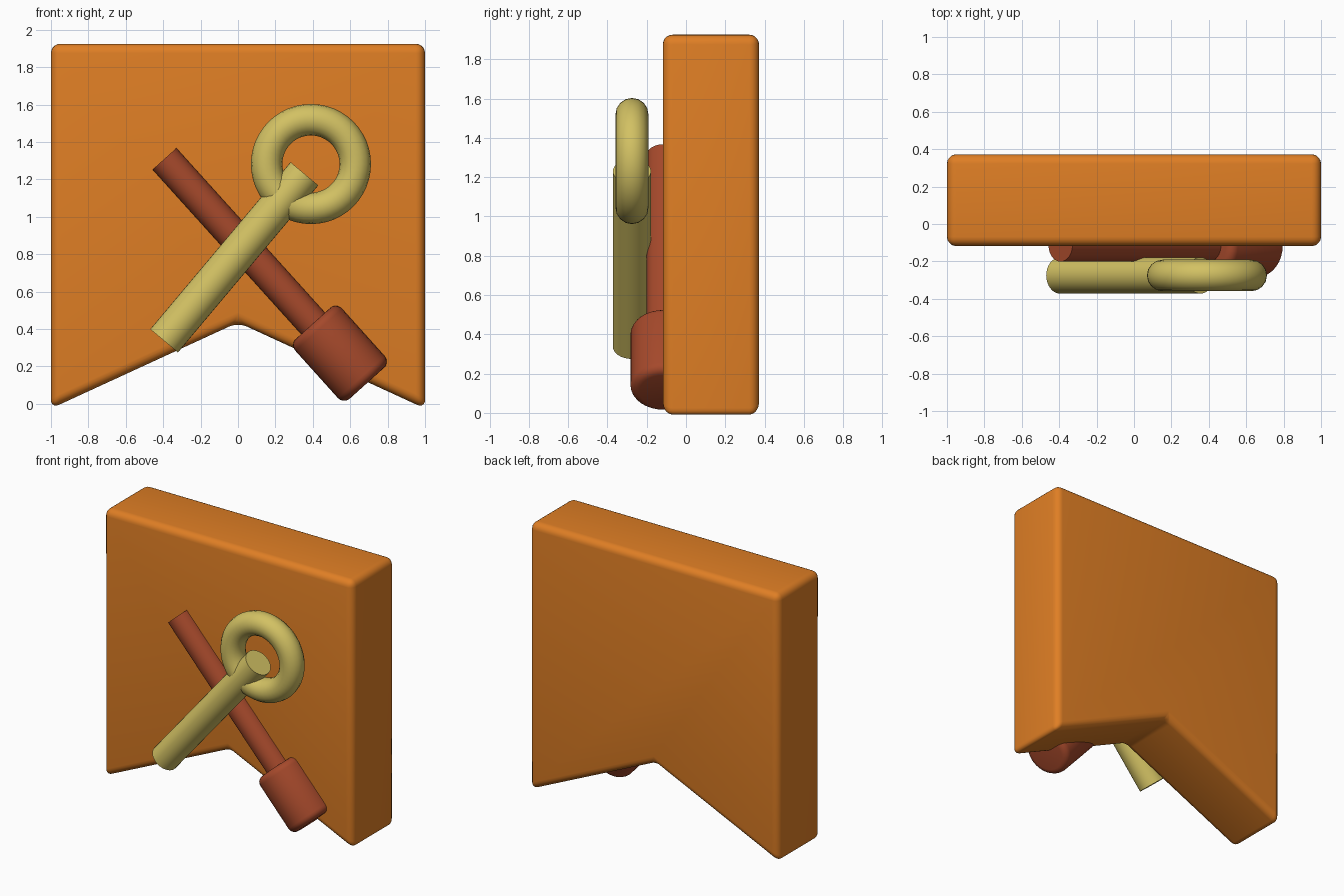
import bpy, bmesh, math
from mathutils import Vector

cube = bpy.data.objects.get("Cube")
if cube:
    bpy.data.objects.remove(cube, do_unlink=True)


def material(name, rgb):
    m = bpy.data.materials.new(name)
    m.use_nodes = True
    m.diffuse_color = (*rgb, 1)
    bsdf = m.node_tree.nodes["Principled BSDF"]
    bsdf.inputs["Base Color"].default_value = (*rgb, 1)
    bsdf.inputs["Roughness"].default_value = 0.6
    return m


ORANGE = material("orange", (0.74, 0.21, 0.018))
RED = material("brick red", (0.376, 0.066, 0.024))
YELLOW = material("pale yellow", (0.645, 0.533, 0.125))


def finish(obj, name, mat, bevel=0.0):
    """Name, colour, round and smooth a part."""
    obj.name = obj.data.name = name
    obj.data.materials.append(mat)
    bpy.ops.object.select_all(action='DESELECT')
    obj.select_set(True)
    bpy.context.view_layer.objects.active = obj
    if bevel:
        mod = obj.modifiers.new("rounded edges", 'BEVEL')
        mod.width = bevel
        mod.segments = 5
        mod.limit_method = 'ANGLE'
        mod.angle_limit = math.radians(30)
        bpy.ops.object.modifier_apply(modifier=mod.name)
    bpy.ops.object.shade_smooth_by_angle(angle=math.radians(30))
    return obj


def rod(name, start, end, radius, mat, bevel=0.0):
    """Cylinder between two points."""
    a, b = Vector(start), Vector(end)
    bpy.ops.mesh.primitive_cylinder_add(
        vertices=32, radius=radius, depth=(b - a).length, location=(a + b) / 2,
        rotation=(b - a).to_track_quat('Z', 'Y').to_euler())
    return finish(bpy.context.object, name, mat, bevel)


# Thick plaque with a notched lower edge
outline = [(-1, -0.025), (0, 0.435), (1, -0.025), (1, 1.925), (-1, 1.925)]
front_y, back_y = -0.118, 0.372
bm = bmesh.new()
face = bm.faces.new([bm.verts.new((x, front_y, z)) for x, z in outline])
extruded = bmesh.ops.extrude_face_region(bm, geom=[face])
bmesh.ops.translate(
    bm, vec=(0, back_y - front_y, 0),
    verts=[g for g in extruded["geom"] if isinstance(g, bmesh.types.BMVert)])
bmesh.ops.recalc_face_normals(bm, faces=bm.faces)
mesh = bpy.data.meshes.new("plaque")
bm.to_mesh(mesh)
bm.free()
plaque = bpy.data.objects.new("plaque", mesh)
bpy.context.collection.objects.link(plaque)
finish(plaque, "plaque", ORANGE, 0.05)

# Mallet: handle and rounded head, half sunk into the plaque face
MALLET_Y = -0.115
rod("mallet_handle", (-0.393, MALLET_Y, 1.31), (0.45, MALLET_Y, 0.376), 0.086, RED)
rod("mallet_head", (0.401, MALLET_Y, 0.43), (0.689, MALLET_Y, 0.11), 0.168, RED, 0.045)

# Crossed key: shaft running through a ring
KEY_Y = -0.275
rod("key_shaft", (-0.395, KEY_Y, 0.337), (0.355, KEY_Y, 1.23), 0.097, YELLOW)
bpy.ops.mesh.primitive_torus_add(
    major_segments=48, minor_segments=16, major_radius=0.237, minor_radius=0.084,
    location=(0.39, KEY_Y, 1.282), rotation=(math.pi / 2, 0, 0))
finish(bpy.context.object, "key_ring", YELLOW)
